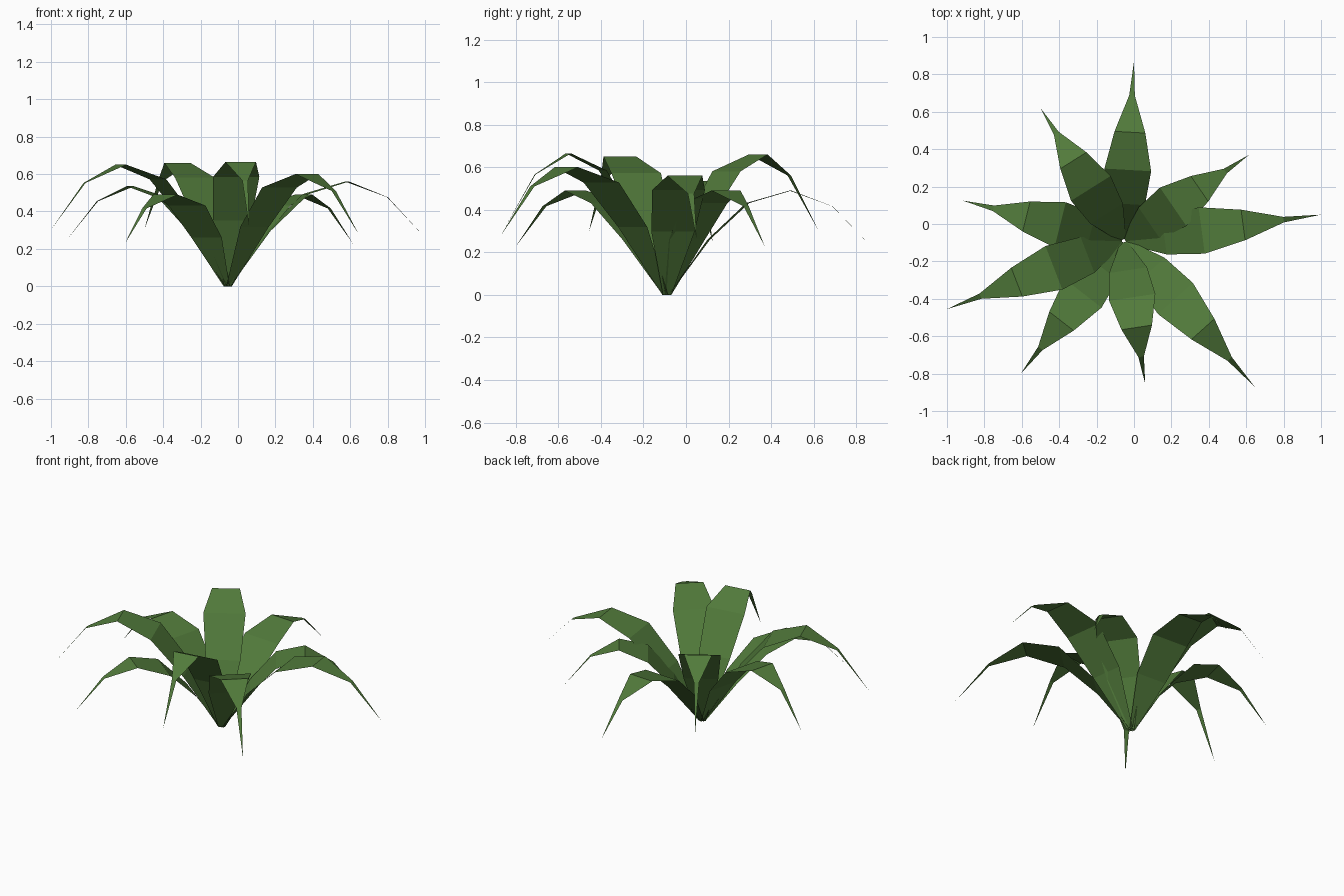
import bpy
import bmesh
from mathutils import Vector

if "Cube" in bpy.data.objects:
    bpy.data.objects.remove(bpy.data.objects["Cube"])

green = bpy.data.materials.new("leaf green")
green.diffuse_color = (0.084, 0.198, 0.044, 1.0)
green.use_nodes = True
green.node_tree.nodes["Principled BSDF"].inputs["Base Color"].default_value = green.diffuse_color

ROOT = Vector((-0.055, -0.09, 0.0))

# Shared leaf shape: (fraction of reach, fraction of peak height, width)
SECTIONS = [
    (0.01, 0.0, 0.04),
    (0.205, 0.53, 0.205),
    (0.395, 0.88, 0.25),
    (0.605, 1.0, 0.165),
    (0.81, 0.85, 0.03),
]
TIP_HEIGHT = 0.465

# Each leaf: tip x, tip y, peak height
LEAVES = [
    (0.00, 0.87, 0.49),
    (0.615, 0.37, 0.49),
    (1.00, 0.05, 0.56),
    (0.645, -0.87, 0.60),
    (0.06, -0.855, 0.665),
    (-0.605, -0.80, 0.49),
    (-1.00, -0.455, 0.65),
    (-0.915, 0.125, 0.535),
    (-0.50, 0.62, 0.66),
]


def make_leaf(name, tip_x, tip_y, peak):
    """Flat, arching leaf blade from the root to a pointed drooping tip."""
    reach = Vector((tip_x, tip_y, 0.0)) - ROOT
    side = Vector((-reach.y, reach.x, 0.0)).normalized()
    bm = bmesh.new()
    rows = []
    for along, height, width in SECTIONS:
        centre = ROOT + reach * along + Vector((0, 0, peak * height))
        rows.append([bm.verts.new(centre + side * width * s) for s in (0.5, -0.5)])
    for (l0, r0), (l1, r1) in zip(rows, rows[1:]):
        bm.faces.new((l0, r0, r1, l1))
    # Pointed end
    tip = bm.verts.new(ROOT + reach + Vector((0, 0, peak * TIP_HEIGHT)))
    bm.faces.new((rows[-1][0], rows[-1][1], tip))
    mesh = bpy.data.meshes.new(name)
    bm.to_mesh(mesh)
    bm.free()
    mesh.materials.append(green)
    bpy.context.collection.objects.link(bpy.data.objects.new(name, mesh))


for i, leaf in enumerate(LEAVES, 1):
    make_leaf(f"leaf_{i}", *leaf)
